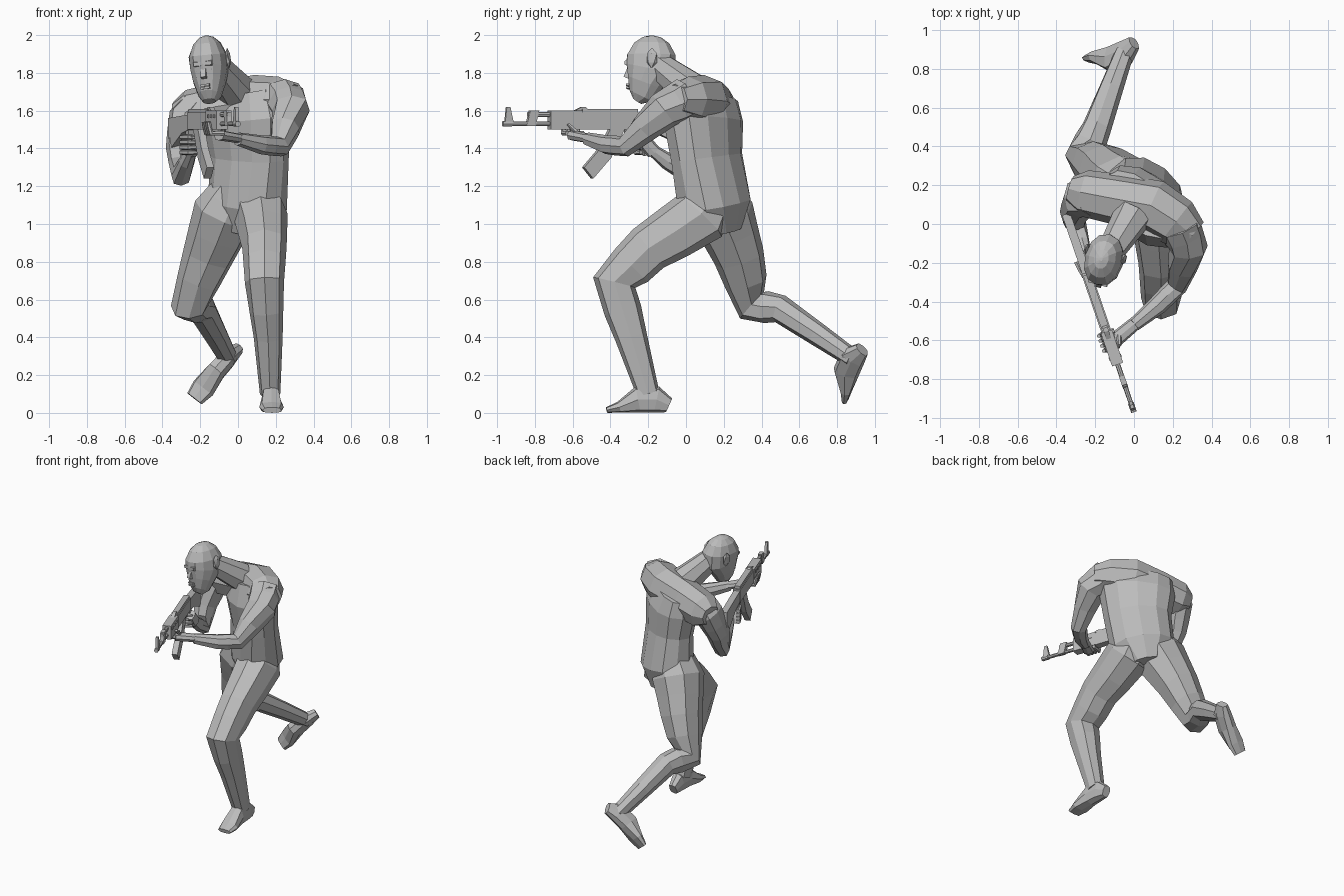
import bpy, bmesh, math
from mathutils import Vector, Matrix

cube = bpy.data.objects.get("Cube")
if cube:
    bpy.data.objects.remove(cube, do_unlink=True)

GREY = (.5, .5, .5, 1)
grey = bpy.data.materials.new("plain grey")
grey.use_nodes = True
grey.diffuse_color = GREY
grey.node_tree.nodes["Principled BSDF"].inputs["Base Color"].default_value = GREY
IDENTITY = Matrix.Identity(4)
RIGHTWARD, BACKWARD, UPWARD = (Vector(row[:3]) for row in IDENTITY[:3])


def finish(name, bm, matrix):
    """Turn a bmesh into a flat shaded grey object."""
    bmesh.ops.transform(bm, matrix=matrix, verts=bm.verts)
    bmesh.ops.recalc_face_normals(bm, faces=bm.faces)
    mesh = bpy.data.meshes.new(name)
    bm.to_mesh(mesh)
    bm.free()
    mesh.materials.append(grey)
    part = bpy.data.objects.new(name, mesh)
    bpy.context.collection.objects.link(part)


def loft(name, sections, side=RIGHTWARD, sides=8, power=1, matrix=IDENTITY):
    """Skin rings along a path; a section is x, y, z, half width, half depth."""
    bm = bmesh.new()
    centres = [Vector(section[:3]) for section in sections]
    previous = centres[:1] + centres[:-1]
    following = centres[1:] + centres[-1:]
    rings = []
    for centre, before, after, section in zip(centres, previous, following, sections):
        tangent = (centre - before).normalized() + (after - centre).normalized()
        tangent.normalize()
        across = Vector(side)
        across = (across - tangent * across.dot(tangent)).normalized()
        upright = tangent.cross(across)
        width, depth = section[3:]
        ring = []
        for step in range(sides):
            angle = math.tau * step / sides
            cosine, sine = math.cos(angle), math.sin(angle)
            cosine = math.copysign(abs(cosine) ** power, cosine)
            sine = math.copysign(abs(sine) ** power, sine)
            ring.append(bm.verts.new(centre + across * cosine * width + upright * sine * depth))
        rings.append(ring)
    for low, high in zip(rings, rings[1:]):
        for step in range(sides):
            bm.faces.new((low[step - 1], low[step], high[step], high[step - 1]))
    bm.faces.new(rings[0])
    bm.faces.new(rings[-1])
    finish(name, bm, matrix)


def limb(name, joints, side=RIGHTWARD, flat=.9, sides=8, matrix=IDENTITY):
    """Loft through joints x, y, z, radius with one extra ring halfway along each bone."""
    rings = []
    for start, end in zip(joints, joints[1:]):
        rings += [start, [(a + b) / 2 for a, b in zip(start, end)]]
    rings.append(joints[-1])
    sections = [(x, y, z, radius * flat, radius) for x, y, z, radius in rings]
    loft(name, sections, side, sides, power=.8, matrix=matrix)


def foot(name, heel, toe, upright):
    """Wedge shaped foot standing on the line from heel to toe."""
    heel, toe, upright = Vector(heel), Vector(toe), Vector(upright).normalized()
    shape = zip((0, .2, .5, .8, 1), (.03, .045, .05, .065, .05), (.04, .07, .07, .03, .015))
    sections = [(*(heel.lerp(toe, along) + upright * height), width, height)
                for along, width, height in shape]
    loft(name, sections, (toe - heel).cross(upright), power=.7)


def prism(name, outline, half, matrix=IDENTITY, offset=0):
    """Extrude a y, z outline sideways."""
    bm = bmesh.new()
    face = bm.faces.new([bm.verts.new((offset - half, y, z)) for y, z in outline])
    extruded = bmesh.ops.extrude_face_region(bm, geom=[face])["geom"]
    moved = [item for item in extruded if isinstance(item, bmesh.types.BMVert)]
    bmesh.ops.translate(bm, verts=moved, vec=RIGHTWARD * half * 2)
    finish(name, bm, matrix)


def block(name, front, back, bottom, top, half, matrix=IDENTITY, offset=0):
    outline = [(front, bottom), (back, bottom), (back, top), (front, top)]
    prism(name, outline, half, matrix, offset)


def ball(name, centre, size, matrix):
    """Faceted ellipsoid for small rounded features."""
    bm = bmesh.new()
    bmesh.ops.create_icosphere(bm, subdivisions=1, radius=1)
    finish(name, bm, matrix @ Matrix.Translation(centre) @ Matrix.Diagonal((*size, 1)))


# Torso, twisted so the left shoulder leads
twist = RIGHTWARD - BACKWARD * .8
loft("torso", [
    (.03, .17, .96, .12, .12), (.05, .15, 1.1, .22, .175), (.06, .11, 1.35, .23, .15),
    (.05, .09, 1.55, .26, .165), (.03, .1, 1.68, .23, .12)], twist, sides=12, power=.9)
loft("shoulders", [
    (-.33, .18, 1.58, .07, .07), (-.26, .16, 1.59, .12, .12), (-.1, .13, 1.62, .13, .13),
    (.1, .09, 1.65, .14, .14), (.22, .01, 1.66, .12, .13), (.3, -.06, 1.66, .08, .09)],
    UPWARD, power=.9)
limb("neck", [(-.01, .04, 1.7, .1), (-.12, -.14, 1.84, .07)], twist, flat=1)

# Legs and feet
limb("left_leg", [(.08, .15, 1.2, .12), (.12, .07, 1.04, .16), (.14, -.2, .87, .13),
                  (.14, -.38, .69, .115), (.16, -.29, .4, .085), (.17, -.2, .1, .06)])
limb("right_leg", [(0, .15, 1.2, .12), (-.07, .19, 1.06, .17), (-.16, .28, .83, .135),
                   (-.26, .35, .57, .095), (-.19, .5, .55, .075), (-.05, .88, .29, .05)], flat=1)
foot("left_foot", (.17, -.09, 0), (.18, -.42, 0), UPWARD)
foot("right_foot", (0, .97, .32), (-.23, .86, .07), UPWARD * .4 - BACKWARD)

# Arms
limb("left_arm", [(.23, 0, 1.67, .11), (.28, -.12, 1.6, .1), (.22, -.32, 1.41, .055),
                  (.12, -.42, 1.42, .05), (0, -.52, 1.45, .035)], UPWARD, flat=1)
limb("right_arm", [(-.22, .14, 1.63, .1), (-.28, .13, 1.56, .1), (-.31, .06, 1.4, .08),
                   (-.3, 0, 1.26, .06), (-.24, -.19, 1.4, .03)])

# Head, built upright then turned and tilted towards the stock
head = (Matrix.Translation((-.135, -.19, 1.65)) @ Matrix.Rotation(-.26, 4, "Z")
        @ Matrix.Rotation(-.1, 4, "Y"))
jaw = [(0, -.07, 0, .035, .025), (0, -.05, .03, .06, .07), (0, -.03, .1, .085, .1)]
crown = [(0, 0, .2 + .15 * math.sin(angle), .1 * math.cos(angle), .14 * math.cos(angle))
         for angle in (-.2, .3, .8, 1.2, 1.5)]
loft("head", jaw + crown, sides=12, power=.9, matrix=head)
prism("nose", [(-.12, .19), (-.145, .13), (-.1, .11)], .014, head)
prism("brow", [(-.1, .22), (-.132, .21), (-.132, .19), (-.1, .18)], .05, head)
for name, height in (("lower_lip", .065), ("upper_lip", .08)):
    block(name, -.128, -.1, height, height + .012, .024, head)
for name, x in (("left", 1), ("right", -1)):
    ball(name + "_eye", (x * .036, -.11, .165), (.018, .01, .009), head)
    ball(name + "_ear", (x * .1, .03, .22), (.014, .032, .055), head)

# Rifle: y runs from muzzle to butt, z from the underside of the receiver
rifle = Matrix.Translation((0, -.97, 1.5)) @ Matrix.Rotation(.33, 4, "Z")


def tube(name, front, back, height, radius):
    limb(name, [(0, front, height, radius), (0, back, height, radius)], flat=1, matrix=rifle)


tube("barrel", 0, .3, .03, .012)
tube("muzzle_collar", 0, .05, .03, .015)
tube("gas_tube", .14, .3, .08, .013)
prism("gas_block", [(.13, .02), (.18, .02), (.2, .1), (.15, .1)], .014, rifle)
prism("front_sight", [(.01, .03), (.06, .03), (.04, .12), (.02, .12)], .009, rifle)
block("handguard", .26, .44, 0, .1, .03, rifle)
block("receiver", .44, .76, 0, .09, .026, rifle)
block("receiver_cover", .44, .75, .08, .11, .02, rifle)
prism("rear_sight", [(.4, .1), (.48, .1), (.46, .12), (.44, .12)], .013, rifle)
for name, x in (("left", 1), ("right", -1)):
    for step in range(3):
        front = .29 + step * .05
        block(name + "_guard_rib", front, front + .02, .06, .08, .003, rifle, x * .03)
prism("magazine", [(.6, .01), (.54, -.1), (.45, -.2), (.5, -.26), (.6, -.15), (.68, .01)],
      .02, rifle)
block("trigger_guard", .68, .77, -.04, -.03, .008, rifle)
block("trigger_guard_front", .68, .69, -.04, 0, .008, rifle)
prism("grip", [(.75, .01), (.8, .01), (.84, -.13), (.79, -.14)], .018, rifle)
prism("stock", [(.74, .08), (1.08, .06), (1.08, -.12), (.86, -.02), (.74, 0)], .022, rifle)

# Hands with fingers curled round the handguard and the grip
limb("left_palm", [(.02, -.5, 1.45, .035), (-.1, -.6, 1.47, .04)], UPWARD, flat=.7)
limb("right_palm", [(-.24, -.17, 1.38, .04), (-.22, -.24, 1.46, .035)], flat=.7)
for step, finger in enumerate(("index", "middle", "ring", "little")):
    y = .35 + step * .027
    limb(f"left_{finger}_finger", [(.04, y, -.02, .014), (-.03, y, -.02, .014),
         (-.045, y, .04, .01)], BACKWARD, flat=1, sides=6, matrix=rifle)
    z = -.04 - step * .027
    limb(f"right_{finger}_finger", [(-.03, .83, z, .014), (-.02, .75, z, .014),
         (.04, .76, z, .01)], UPWARD, flat=1, sides=6, matrix=rifle)
limb("left_thumb", [(.06, .42, -.04, .016), (.04, .35, .03, .01)], BACKWARD, sides=6, matrix=rifle)
